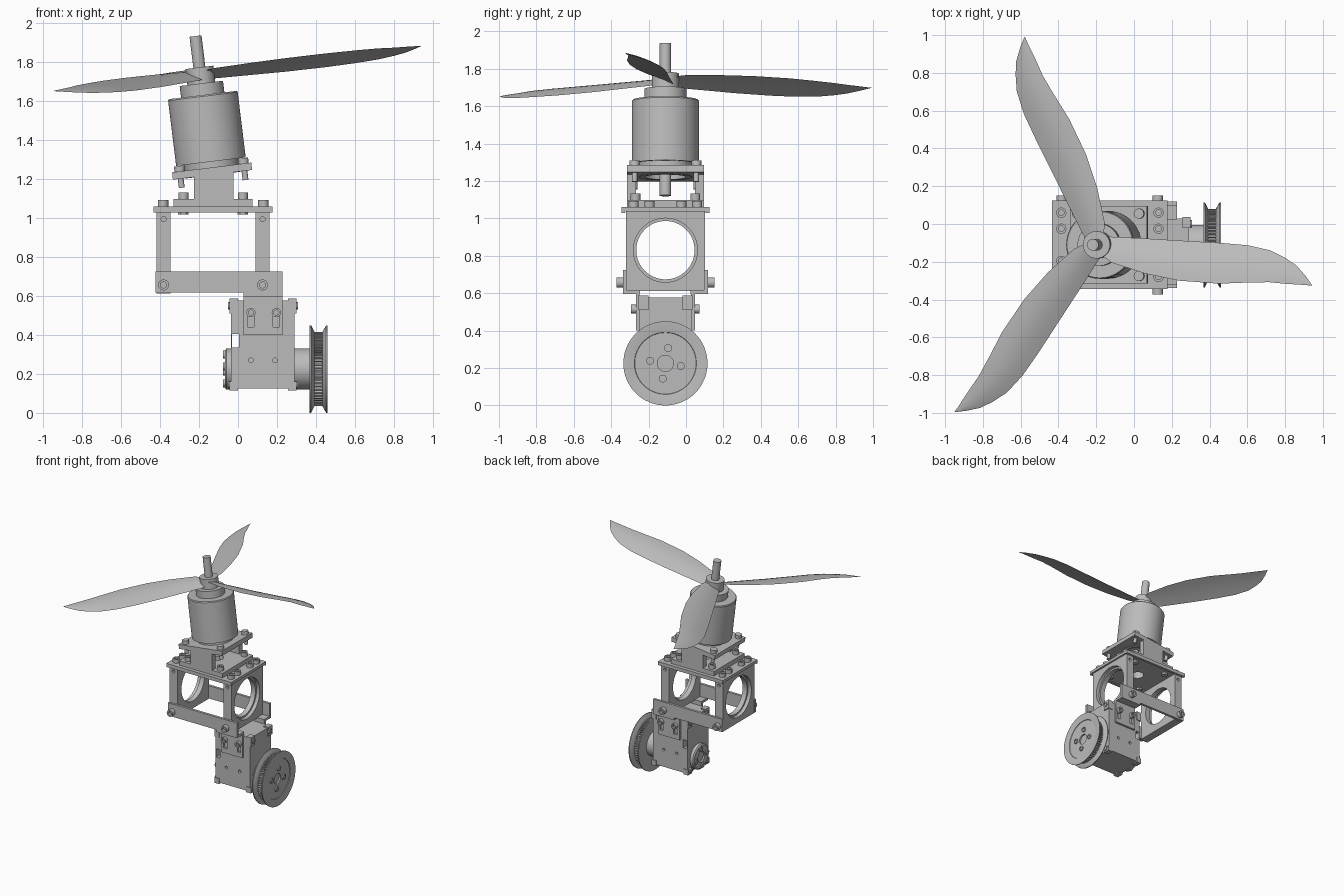
import bpy, bmesh, math
from mathutils import Matrix, Vector

old = bpy.data.objects.get("Cube")
if old:
    bpy.data.objects.remove(old)

grey = bpy.data.materials.new("machined_grey")
grey.use_nodes = True
grey.diffuse_color = (0.5, 0.5, 0.5, 1)
grey.node_tree.nodes["Principled BSDF"].inputs["Base Color"].default_value = (0.5, 0.5, 0.5, 1)

MID = -0.11                      # shared centre plane in y
X, Y, Z = Vector((1, 0, 0)), Vector((0, 1, 0)), Vector((0, 0, 1))
parts = []


def finish(name, bm, matrix=Matrix()):
    bmesh.ops.recalc_face_normals(bm, faces=bm.faces)
    mesh = bpy.data.meshes.new(name)
    bm.to_mesh(mesh)
    bm.free()
    mesh.transform(matrix)
    mesh.materials.append(grey)
    ob = bpy.data.objects.new(name, mesh)
    bpy.context.collection.objects.link(ob)
    parts.append(ob)
    return ob


def frame(origin, direction):
    return Matrix.Translation(origin) @ direction.to_track_quat('Z', 'Y').to_matrix().to_4x4()


def box(name, x, y, z, matrix=Matrix()):
    bm = bmesh.new()
    bmesh.ops.create_cube(bm, size=1)
    for v in bm.verts:
        v.co = [(a + b) / 2 + c * (b - a) for (a, b), c in zip((x, y, z), v.co)]
    return finish(name, bm, matrix)


def lathe(name, profile, matrix, steps=48):
    bm = bmesh.new()
    verts = [bm.verts.new((r, 0, h)) for r, h in profile]
    edges = [bm.edges.new(pair) for pair in zip(verts, verts[1:])]
    bmesh.ops.spin(bm, geom=verts + edges, cent=(0, 0, 0), axis=Z, angle=math.tau, steps=steps)
    bmesh.ops.remove_doubles(bm, verts=bm.verts, dist=0.0002)
    return finish(name, bm, matrix)


def cylinder(name, r, low, high, matrix, steps=48):
    return lathe(name, [(0, low), (r, low), (r, high), (0, high)], matrix, steps)


def screw(name, origin, direction, r=0.027, h=0.033):
    # Cap head with a recessed hexagonal-style socket
    s = r * 0.55
    lathe(name, [(0, -0.01), (r, -0.01), (r, h), (s, h), (s, h * 0.4), (0, h * 0.4)],
          frame(origin, direction), 18)


def cut(ob, cutters):
    for c in cutters:
        mod = ob.modifiers.new("cut", 'BOOLEAN')
        mod.operation, mod.solver, mod.object = 'DIFFERENCE', 'EXACT', c
        bpy.context.view_layer.objects.active = ob
        bpy.ops.object.modifier_apply(modifier=mod.name)
        parts.remove(c)
        bpy.data.objects.remove(c)


# Servo body with corner bosses and through slot
body = box("servo_body", (-0.035, 0.29), (MID - 0.14, MID + 0.14), (0.125, 0.578))
cut(body, [box("slot", (-0.03, 0.005), (-0.5, 0.5), (0.335, 0.405))]
    + [cylinder("hole", 0.012, -0.02, 0.02, frame((x, MID + s * 0.14, 0.27), Y), 16)
       for x in (0.066, 0.19) for s in (-1, 1)])
for x0, x1 in ((-0.044, 0.0), (0.256, 0.30)):
    for s in (-1, 1):
        ys = sorted((MID + s * 0.09, MID + s * 0.146))
        for z in ((0.115, 0.16), (0.51, 0.587)):
            box("servo_corner", (x0, x1), ys, z)
for s in (-1, 1):
    for z in (0.145, 0.55):
        screw("servo_screw", (0.30, MID + s * 0.112, z), X, 0.02, 0.008)
        screw("servo_screw", (-0.044, MID + s * 0.112, z), -X, 0.02, 0.008)

# Output boss, rear horn and toothed pulley along x
shaft = frame((0, MID, 0.225), X)
cylinder("output_boss", 0.105, 0.28, 0.375, shaft)
lathe("rear_horn", [(0, -0.03), (0.105, -0.03), (0.105, -0.06), (0.095, -0.068), (0.045, -0.068),
                    (0.045, -0.055), (0, -0.055)], shaft)
lathe("pulley_outer_flange", [(0, 0.425), (0.19, 0.433), (0.225, 0.453), (0.225, 0.46), (0.215, 0.46),
                              (0.166, 0.452), (0.164, 0.448), (0.043, 0.448), (0.043, 0.43),
                              (0, 0.43)], shaft, 64)
lathe("pulley_inner_flange", [(0, 0.40), (0.19, 0.393), (0.225, 0.375), (0.225, 0.367), (0.215, 0.367),
                              (0.166, 0.375), (0, 0.375)], shaft, 64)
bm = bmesh.new()
N = 60
rim = [bm.verts.new(Matrix.Rotation((i + k) / N * math.tau, 3, 'Z') @ Vector((r, 0, 0.39)))
       for i in range(N) for k, r in ((0, 0.172), (0.4, 0.172), (0.5, 0.19), (0.9, 0.19))]
face = bm.faces.new(rim)
top = bmesh.ops.extrude_face_region(bm, geom=[face])["geom"]
bmesh.ops.translate(bm, vec=(0, 0, 0.045), verts=[g for g in top if isinstance(g, bmesh.types.BMVert)])
finish("pulley_teeth", bm, shaft)
for k in range(4):
    a = math.radians(80 + 90 * k)
    for x, d, r in ((0.448, X, 0.083), (-0.066, -X, 0.075)):
        screw("hub_screw", (x, MID + r * math.cos(a), 0.225 + r * math.sin(a)), d, 0.021, 0.01)

# Side rails with bent servo brackets, front and back
for s in (-1, 1):
    def span(a, b):
        return sorted((MID + s * a, MID + s * b))
    box("side_rail", (-0.423, 0.228), span(0.207, 0.228), (0.617, 0.725))
    box("bracket_shelf", (0.028, 0.228), span(0.135, 0.228), (0.597, 0.617))
    tab = box("bracket_tab", (0.028, 0.228), span(0.138, 0.158), (0.40, 0.617))
    cut(tab, [box("slot", (x - 0.016, x + 0.016), span(0.1, 0.2), (0.44, 0.52)) for x in (0.066, 0.197)])
    for x in (0.066, 0.197):
        screw("bracket_screw", (x, MID + s * 0.158, 0.515), Y * s, 0.024, 0.025)
    for x in (-0.382, 0.126):
        screw("rail_screw", (x, MID + s * 0.228, 0.657), Y * s, 0.028, 0.034)

# Bored end housings
for x0, x1, step in ((-0.418, -0.346, -0.418), (0.09, 0.162, 0.162)):
    house = box("end_housing", (x0, x1), (MID - 0.212, MID + 0.212), (0.612, 1.04))
    cut(house, [cylinder("bore", 0.156, -0.2, 0.2, frame((x0, MID, 0.83), X), 64),
                cylinder("step", 0.171, -0.03, 0.03, frame((step, MID, 0.83), X), 64)]
        + [cylinder("hole", 0.013, -0.02, 0.02, frame(((x0 + x1) / 2, MID + s * 0.212, 0.995), Y), 16)
           for s in (-1, 1)])

# Top deck with rolled side edges and rows of screws
deck = box("top_deck", (-0.433, 0.177), (MID - 0.235, MID + 0.235), (1.037, 1.06))
cut(deck, [cylinder("hole", 0.05, 0.9, 1.2, frame((-0.13, MID, 0), Z), 32)])
for s in (-1, 1):
    box("deck_lip", (-0.433, 0.177), sorted((MID + s * 0.215, MID + s * 0.235)), (1.03, 1.05))
    for x in (-0.385, 0.13):
        for y in (0.085, 0.17):
            screw("deck_screw", (x, MID + s * y, 1.06), Z)

# Motor mount base and walls
base = box("mount_base", (-0.33, 0.075), (MID - 0.205, MID + 0.205), (1.06, 1.098))
cut(base, [cylinder("hole", 0.05, 0.9, 1.2, frame((-0.13, MID, 0), Z), 32)])
for s in (-1, 1):
    box("mount_wall", (-0.225, -0.022), sorted((MID + s * 0.158, MID + s * 0.205)), (1.09, 1.235))
    for x in (-0.28, 0.025):
        screw("base_screw", (x, MID + s * 0.16, 1.098), Z, 0.026, 0.035)
        cylinder("base_nut", 0.027, 1.02, 1.04, frame((x, MID + s * 0.16, 0), Z), 6)

# Tilted motor assembly
tilt = Matrix.Translation((-0.139, MID, 1.29)) @ Matrix.Rotation(math.radians(-7), 4, 'Y')
plate = box("motor_plate", (-0.205, 0.205), (-0.205, 0.205), (-0.068, -0.03), tilt)
cut(plate, [cylinder("hole", 0.14, -0.2, 0.1, tilt)])
for sx in (-1, 1):
    for sy in (-1, 1):
        at = tilt @ Matrix.Translation((sx * 0.165, sy * 0.165, 0))
        cylinder("plate_screw_head", 0.027, -0.04, -0.002, at, 18)
        cylinder("plate_screw_end", 0.015, -0.115, -0.05, at, 16)
lathe("motor_stator", [(0, -0.045), (0.11, -0.045), (0.11, -0.07), (0.141, -0.07), (0.141, 0.02),
                       (0, 0.02)], tilt)
lathe("motor_can", [(0, 0.01), (0.165, 0.01), (0.165, 0), (0.18, 0), (0.18, 0.338), (0.175, 0.345),
                    (0, 0.345)], tilt, 64)
cylinder("motor_collar", 0.112, 0.34, 0.405, tilt)
cylinder("propeller_hub", 0.072, 0.40, 0.488, tilt)
cylinder("motor_shaft", 0.031, -0.17, 0.65, tilt, 32)

# Propeller blade: radius, leading y, trailing y, leading z, trailing z
STATIONS = [(0.03, 0.045, -0.06, -0.022, 0.022), (0.08, 0.042, -0.095, -0.025, 0.028),
            (0.26, 0.033, -0.153, -0.03, 0.032), (0.44, 0.022, -0.19, -0.035, 0.034),
            (0.65, 0.01, -0.206, -0.037, 0.033), (0.8, -0.003, -0.2, -0.035, 0.03),
            (0.92, -0.03, -0.198, -0.03, 0.026), (1.0, -0.07, -0.206, -0.022, 0.02),
            (1.06, -0.11, -0.21, -0.013, 0.017), (1.11, -0.165, -0.213, 0, 0.014),
            (1.146, -0.213, -0.217, 0.011, 0.012)]
M = 8
for k in range(3):
    bm = bmesh.new()
    rows = []
    for r, y0, y1, z0, z1 in STATIONS:
        chord = y0 - y1
        ring = []
        for side in (1, -1):
            for j in range(M):
                u = j / M if side > 0 else 1 - j / M
                bulge = math.sin(math.pi * u) * chord
                z = z0 + (z1 - z0) * u + bulge * (0.045 + side * 0.022)
                ring.append(bm.verts.new((r, y0 - chord * u, z)))
        rows.append(ring)
    for a, b in zip(rows, rows[1:]):
        for j in range(2 * M):
            n = (j + 1) % (2 * M)
            bm.faces.new((a[j], a[n], b[n], b[j]))
    bm.faces.new(rows[0])
    bm.faces.new(rows[-1])
    finish("propeller_blade", bm,
           tilt @ Matrix.Translation((0, 0, 0.447)) @ Matrix.Rotation(k * math.tau / 3, 4, 'Z'))

# Smooth curved surfaces, keep hard edges
bpy.ops.object.select_all(action='DESELECT')
for ob in parts:
    ob.select_set(True)
bpy.context.view_layer.objects.active = parts[0]
bpy.ops.object.shade_smooth_by_angle(angle=math.radians(30))
